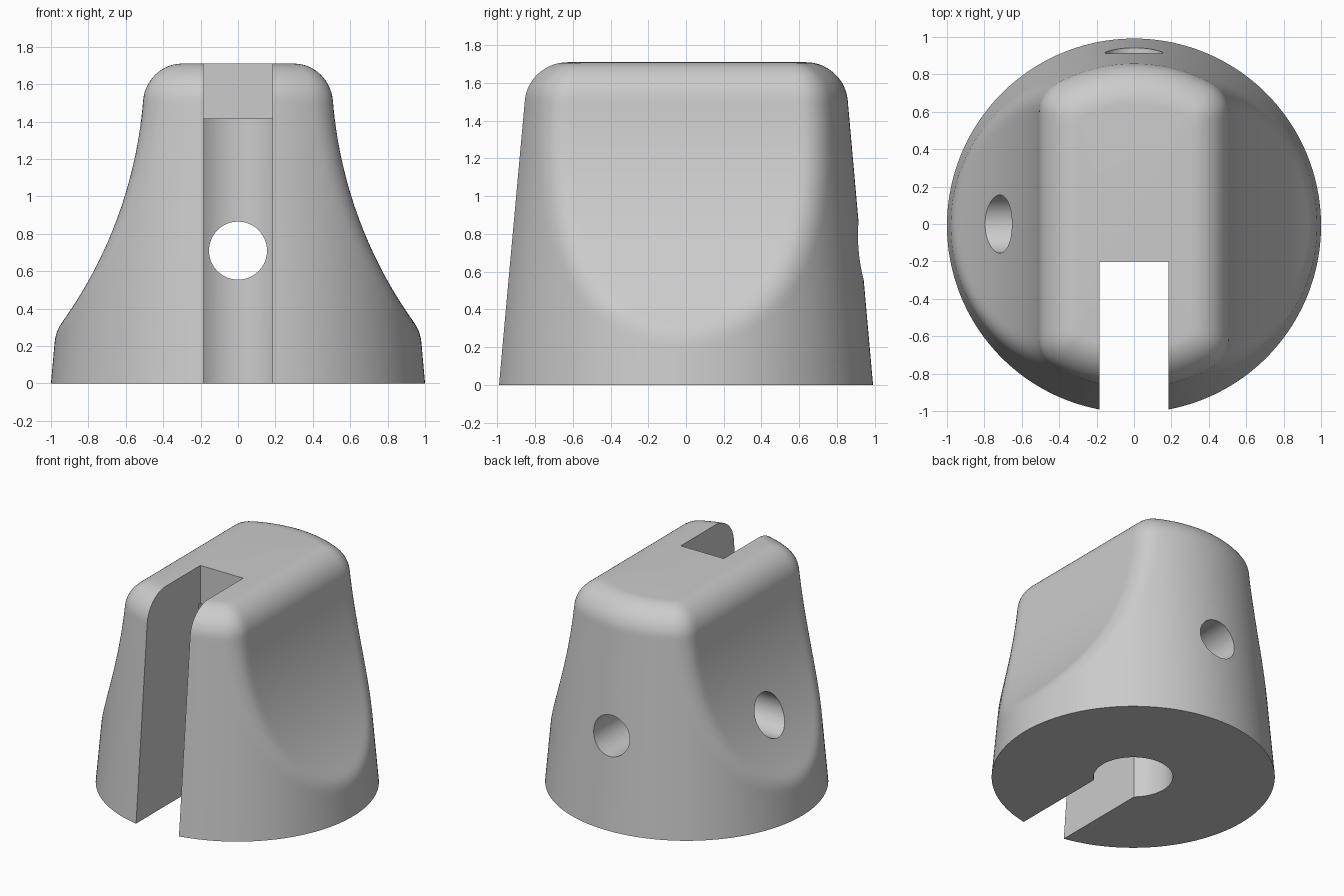
import bpy, bmesh, math
from mathutils import Matrix, Vector

if "Cube" in bpy.data.objects:
    bpy.data.objects.remove(bpy.data.objects["Cube"])

# Main dimensions
TOP, TAPER, FILLET = 1.71, 0.089, 0.2
WAIST, SCOOP_R, SCOOP_Z = 0.5, 2.36, 1.7
SHIFT_Y = -0.0085
SEGMENTS, ROWS, TOP_ROWS = 224, 64, 14

grey = bpy.data.materials.new("plain grey")
grey.use_nodes = True
COLOUR = (0.6, 0.6, 0.6, 1)
grey.diffuse_color = COLOUR
grey.node_tree.nodes["Principled BSDF"].inputs["Base Color"].default_value = COLOUR


def rounded_max(a, b, c):
    """Fillet between two surfaces; c is the dot product of their normals."""
    a, b = a + FILLET, b + FILLET
    if a > c * b and b > c * a and c < 0.999:
        return math.sqrt((a * a + b * b - 2 * a * b * c) / (1 - c * c)) - FILLET
    return max(a, b) - FILLET


def body_distance(rho, sin_t, cos_t, z):
    """Signed distance to the tapered body with scooped sides."""
    x = abs(rho * cos_t)
    slope = math.hypot(1, TAPER)
    cone = (rho - 1 + TAPER * z) / slope
    dx, dz = WAIST + SCOOP_R - x, SCOOP_Z - z
    reach = math.hypot(dx, dz)
    scoop = SCOOP_R - reach
    c = (abs(cos_t) * dx + TAPER * dz) / (slope * reach)
    side = rounded_max(cone, scoop, c)
    return rounded_max(side, z - TOP, 0)


def radius_at(angle, z):
    lo, hi = 0.0, 1.1
    s, c = math.sin(angle), math.cos(angle)
    for _ in range(26):
        mid = (lo + hi) / 2
        if body_distance(mid, s, c, z) > 1e-8:
            hi = mid
        else:
            lo = mid
    return lo


def new_object(name, bm):
    bmesh.ops.recalc_face_normals(bm, faces=bm.faces)
    mesh = bpy.data.meshes.new(name)
    bm.to_mesh(mesh)
    bm.free()
    mesh.materials.append(grey)
    obj = bpy.data.objects.new(name, mesh)
    bpy.context.collection.objects.link(obj)
    return obj


# Body: stacked rings, closer together around the rounded top
shoulder = TOP - FILLET
levels = [shoulder * i / ROWS for i in range(ROWS)]
levels += [shoulder + FILLET * math.sin(math.pi / 2 * i / TOP_ROWS)
           for i in range(TOP_ROWS + 1)]
bm = bmesh.new()
rings = []
for z in levels:
    ring = []
    for i in range(SEGMENTS):
        angle = 2 * math.pi * i / SEGMENTS
        r = radius_at(angle, z)
        ring.append(bm.verts.new((r * math.cos(angle),
                                  r * math.sin(angle) + SHIFT_Y, z)))
    rings.append(ring)
for low, high in zip(rings, rings[1:]):
    for i in range(SEGMENTS):
        j = (i + 1) % SEGMENTS
        bm.faces.new((low[i], low[j], high[j], high[i]))
bm.faces.new(rings[0][::-1])
bm.faces.new(rings[-1])
body = new_object("body", bm)


def cylinder_cutter(name, radius, start, end):
    start, end = Vector(start), Vector(end)
    axis = end - start
    turn = axis.to_track_quat("Z", "Y").to_matrix().to_4x4()
    bm = bmesh.new()
    bmesh.ops.create_cone(bm, cap_ends=True, segments=96, radius1=radius,
                          radius2=radius, depth=axis.length,
                          matrix=Matrix.Translation((start + end) / 2) @ turn)
    return new_object(name, bm)


def box_cutter(name, low, high):
    low, high = Vector(low), Vector(high)
    bm = bmesh.new()
    bmesh.ops.create_cube(bm, size=1,
                          matrix=Matrix.Translation((low + high) / 2)
                          @ Matrix.Diagonal((*(high - low), 1)))
    return new_object(name, bm)


# Front slot, blind centre bore, back and side cross holes
HOLE_Z, HOLE_R = 0.71, 0.155
cutters = [
    box_cutter("slot_cutter", (-0.185, -1.3, -0.2), (0.185, -0.2, 2)),
    cylinder_cutter("bore_cutter", 0.28, (0, SHIFT_Y, -0.2), (0, SHIFT_Y, 1.415)),
    cylinder_cutter("back_hole_cutter", HOLE_R, (0, 0, HOLE_Z), (0, 1.3, HOLE_Z)),
    cylinder_cutter("side_hole_cutter", HOLE_R, (0, 0, HOLE_Z), (-1.3, 0, HOLE_Z)),
]
bpy.ops.object.select_all(action="DESELECT")
body.select_set(True)
bpy.context.view_layer.objects.active = body
for cutter in cutters:
    cutter.hide_render = True
    cut = body.modifiers.new(cutter.name, "BOOLEAN")
    cut.operation = "DIFFERENCE"
    cut.solver = "EXACT"
    cut.object = cutter
    bpy.ops.object.modifier_apply(modifier=cut.name)
    bpy.data.objects.remove(cutter)

bpy.ops.object.shade_smooth_by_angle(angle=math.radians(30))
